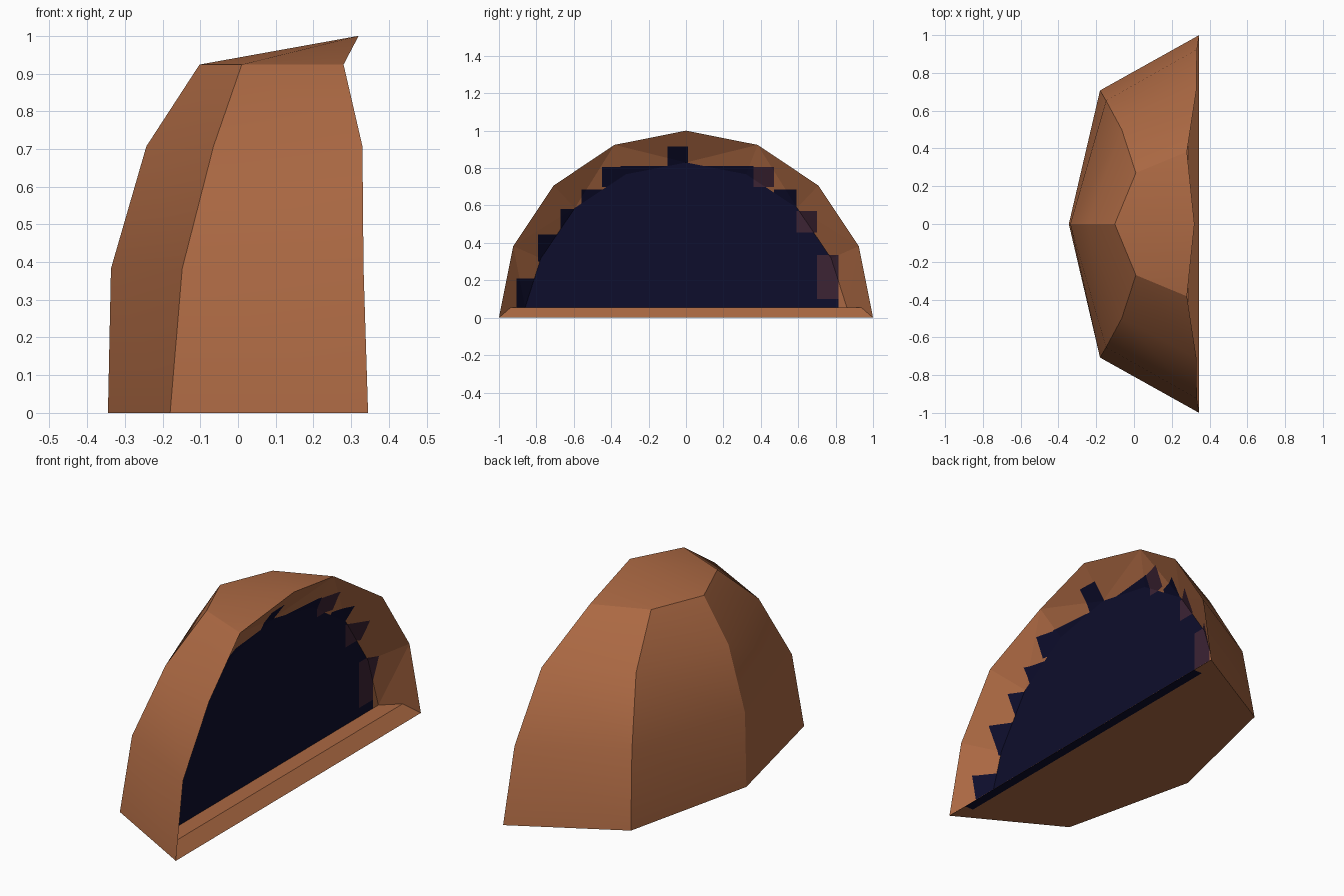
import bpy, bmesh, math
from mathutils import Vector

if "Cube" in bpy.data.objects:
    bpy.data.objects.remove(bpy.data.objects["Cube"])


def material(name, rgb):
    m = bpy.data.materials.new(name)
    m.diffuse_color = (*rgb, 1)
    m.use_nodes = True
    m.node_tree.nodes["Principled BSDF"].inputs["Base Color"].default_value = m.diffuse_color
    return m


MATS = [material("clay brown", (0.41, 0.14, 0.056)),
        material("dark navy", (0.004, 0.004, 0.025)),
        material("dusky purple", (0.045, 0.017, 0.034))]


def make(name, polys, facing, cuts=(), rule=None, smooth=None):
    """Mesh from polygons, turned to face facing(centre), optionally cut and coloured by rule."""
    bm = bmesh.new()
    for k, poly in enumerate(polys):
        f = bm.faces.new([bm.verts.new(p) for p in poly])
        f.material_index = 0
    bmesh.ops.remove_doubles(bm, verts=bm.verts, dist=1e-4)
    if cuts:
        bmesh.ops.triangulate(bm, faces=bm.faces[:])
    for co, no in cuts:
        bmesh.ops.bisect_plane(bm, geom=bm.verts[:] + bm.edges[:] + bm.faces[:],
                               plane_co=co, plane_no=no)
    bm.normal_update()
    for f in bm.faces:
        c = f.calc_center_median()
        if f.normal.dot(facing(c)) < 0:
            f.normal_flip()
        if rule:
            f.material_index = rule(c)
    me = bpy.data.meshes.new(name)
    bm.to_mesh(me)
    bm.free()
    for m in MATS:
        me.materials.append(m)
    ob = bpy.data.objects.new(name, me)
    bpy.context.collection.objects.link(ob)
    if smooth:
        bpy.ops.object.select_all(action='DESELECT')
        bpy.context.view_layer.objects.active = ob
        ob.select_set(True)
        bpy.ops.object.shade_smooth_by_angle(angle=math.radians(smooth))
    return ob


# Outer shell: five-point rings on a 22.5 degree arc, plus apex
apex = (0.32, 0, 1)
rings = []
for i, (front, mid, back) in enumerate([(0.345, -0.18, -0.345), (0.333, -0.148, -0.337),
                                        (0.33, -0.065, -0.243), (0.28, 0.01, -0.102)]):
    a = math.radians(22.5 * i)
    r, z = math.cos(a), math.sin(a)
    rings.append([(front, -r, z), (mid, -0.707 * r, z), (back, 0, z),
                  (mid, 0.707 * r, z), (front, r, z)])
shell = [(lo[j], lo[j + 1], hi[j + 1], hi[j])
         for lo, hi in zip(rings, rings[1:]) for j in range(4)]
shell += [(rings[3][j], rings[3][j + 1], apex) for j in range(4)]
make("outer_shell", shell, lambda c: c - Vector((0.3, 0, 0.2)), smooth=24)

# Inner opening: sloping wall from the mouth to a flat dark back plate
BX, FZ = 0.2, 0.055
mouth = [r[0] for r in rings] + [apex] + [r[4] for r in reversed(rings)]
plate = [(BX, -0.84 * math.cos(math.radians(22.5 * i)), 0.83 * math.sin(math.radians(22.5 * i)))
         for i in range(9)]
plate[0], plate[8] = (BX, -0.86, FZ), (BX, 0.86, FZ)
lip = [(0.285, -0.94, FZ), (0.285, 0.94, FZ)]
wall = [(mouth[i], mouth[i + 1], plate[i + 1], plate[i]) for i in range(8)]
wall += [(mouth[0], plate[0], lip[0]), (mouth[8], plate[8], lip[1])]

# Stepped dark blocks around the cavity edge: y0, y1, z0, z1, material
BLOCKS = [(-0.10, 0.01, 0.80, 0.915, 1), (-0.45, -0.35, 0.70, 0.805, 1),
          (-0.56, -0.45, 0.58, 0.685, 1), (-0.67, -0.56, 0.46, 0.58, 1),
          (-0.79, -0.67, 0.30, 0.445, 1), (-0.905, -0.79, 0.05, 0.21, 1),
          (0.36, 0.47, 0.70, 0.805, 2), (0.47, 0.59, 0.58, 0.685, 1),
          (0.59, 0.70, 0.455, 0.57, 2), (0.70, 0.815, 0.10, 0.335, 2),
          (-0.35, 0.36, 0.70, 0.81, 1)]
cuts = [((0, y, 0), (0, 1, 0)) for y in sorted({v for b in BLOCKS for v in b[:2]})]
cuts += [((0, 0, z), (0, 0, 1)) for z in sorted({v for b in BLOCKS for v in b[2:4]})]


def cavity_colour(c):
    for y0, y1, z0, z1, m in BLOCKS:
        if y0 < c.y < y1 and z0 < c.z < z1:
            return m
    return 1 if c.x < BX + 0.001 and c.y < 0.815 else 0


make("cavity", wall + [plate], lambda c: Vector((1, 0, 0)), cuts, cavity_colour)

# Sill: sloped front and flat floor in front of the plate
make("sill", [(mouth[0], lip[0], lip[1], mouth[8]), (lip[0], plate[0], plate[8], lip[1])],
     lambda c: Vector((1, 0, 1)))

# Underside with a dark strip along the front edge
make("base", [rings[0]], lambda c: Vector((0, 0, -1)),
     [((0.295, 0, 0), (1, 0, 0)), ((0, -0.88, 0), (0, 1, 0)), ((0, 0.87, 0), (0, 1, 0))],
     lambda c: 1 if c.x > 0.295 and -0.88 < c.y < 0.87 else 0)
